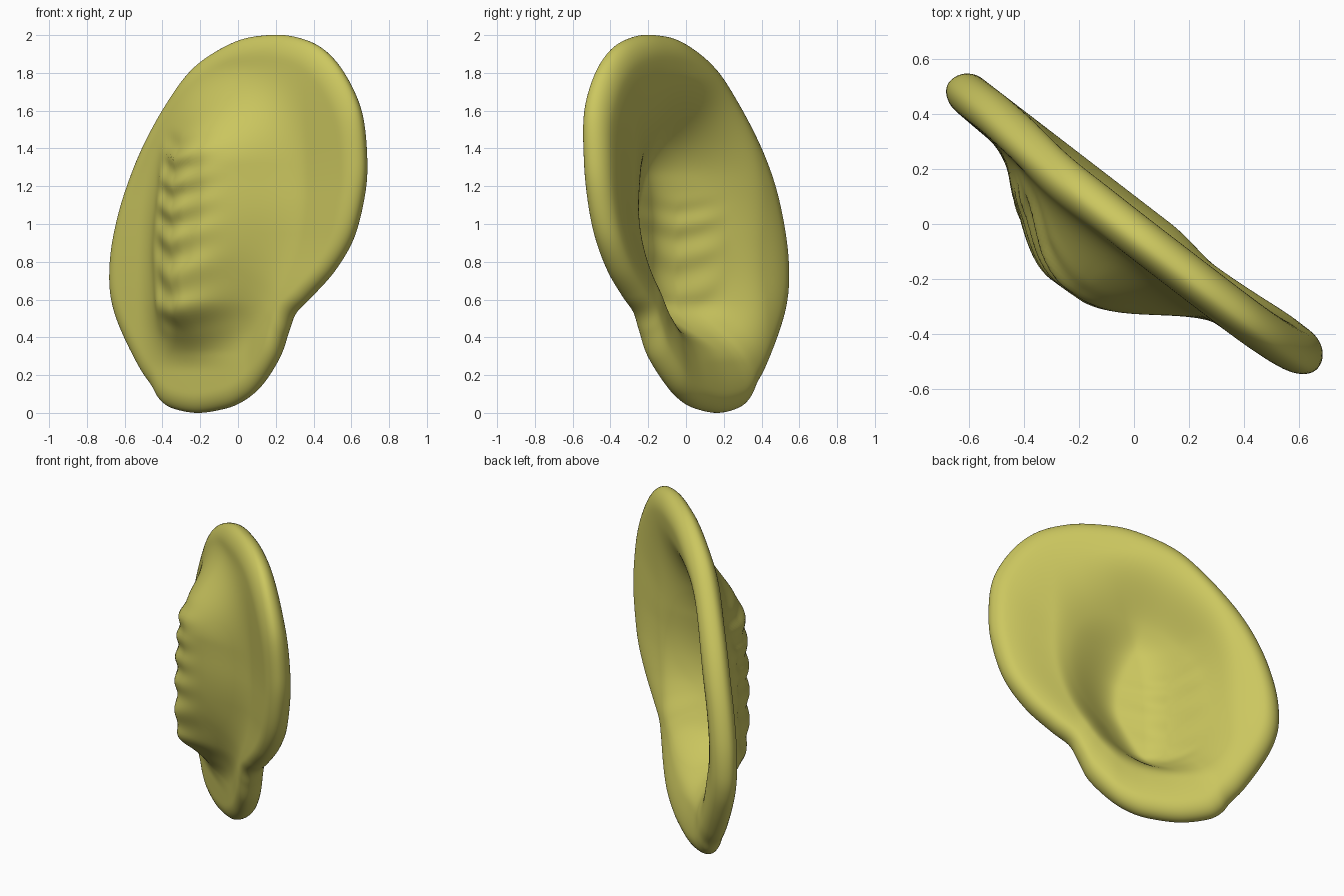
import bpy, bmesh, math
from mathutils import Vector

cube = bpy.data.objects.get("Cube")
if cube:
    bpy.data.objects.remove(cube, do_unlink=True)

# Local frame: the shell stands upright, turned about the vertical axis
ALONG = Vector((0.78, -0.625, 0))
BULGE = Vector((-0.625, -0.78, 0))
UP = Vector((0, 0, 1))
MIDDLE = Vector((-0.04, 0.95))
RIM_START = 0.89
STEPS = 8

# Outer edge, as x and z
OUTLINE = [(0.18, 2), (0.32, 1.99), (0.455, 1.93), (0.565, 1.8), (0.645, 1.6),
           (0.662, 1.35), (0.645, 1.15), (0.59, 0.93), (0.495, 0.75), (0.38, 0.61),
           (0.297, 0.52), (0.257, 0.42), (0.205, 0.28), (0.1, 0.13), (0, 0.05),
           (-0.1, 0.015), (-0.22, 0), (-0.34, 0.025), (-0.4, 0.07), (-0.44, 0.14),
           (-0.5, 0.23), (-0.585, 0.4), (-0.64, 0.55), (-0.66, 0.7), (-0.645, 0.9),
           (-0.585, 1.15), (-0.485, 1.4), (-0.34, 1.65), (-0.19, 1.84), (0.01, 1.965)]


def smooth(a, b, value):
    t = min(1, max(0, (value - a) / (b - a)))
    return t * t * (3 - 2 * t)


def closed_curve(points):
    """Smooth closed curve through the points."""
    pts = [Vector(p) for p in points]
    count = len(pts)
    curve = []
    for i in range(count):
        a, b, c, d = (pts[(i + k) % count] for k in (-1, 0, 1, 2))
        for s in range(STEPS):
            t = s / STEPS
            curve.append(0.5 * (2 * b + (c - a) * t
                                + (2 * a - 5 * b + 4 * c - d) * t ** 2
                                + (3 * b - a - 3 * c + d) * t ** 3))
    return curve


def pouch_edges(z):
    """Left and right limits of the deep pouch at a height."""
    rise = z - 1.2
    left = -0.62 + 0.2 * (rise + math.sqrt(rise * rise + 0.04))
    right = 0.43 * (1 - (max(0, 1.2 - z) / 0.88) ** 2)
    return left, max(right, 0)


def wrinkles(u, z, top):
    """Folds crossing the pouch, fading out towards the top."""
    height = smooth(0.38, 0.55, z) * (1 - smooth(top - 0.2, top, z))
    across = smooth(-0.45, -0.3, u) * (1 - smooth(-0.2, 0.2, u))
    wave = math.sin(math.tau * (z / 0.165 - 1.6 * abs(u + 0.2)) + 1.5 * math.sin(5 * z))
    return 0.01 * wave * height * across


def side_fold(u, z):
    """Upright fold along the steep side of the pouch."""
    height = smooth(0.38, 0.55, z) * (1 - smooth(1.25, 1.5, z))
    return 0.014 * height * math.exp(-((u + 0.4 + 0.02 * math.sin(9 * z)) / 0.05) ** 2)


def outer_depth(u, z, f):
    left, right = pouch_edges(z)
    pouch = smooth(left, left + 0.5, u) * (1 - smooth(right - 0.42, right + 0.1, u))
    pouch *= smooth(0.22, 0.6, z) * (1 - smooth(1.32, 1.85, z))
    swell = 0.025 * (1 - f * f)
    return 0.065 + swell + 0.245 * pouch + wrinkles(u, z, 1.55) + side_fold(u, z)


def inner_depth(u, z, f):
    left, right = pouch_edges(z)
    slope = 0.28 + 0.25 * smooth(0.8, 1.6, z)
    pouch = smooth(left, left + 0.55, u) * (1 - smooth(right - slope, right + 0.04, u))
    pouch *= smooth(0.27, 0.6, z) * (1 - smooth(1.25, 1.8, z))
    dish = 0.075 * (1 - smooth(0.48, 0.9, f))
    return -0.083 + dish + 0.275 * pouch + 0.6 * wrinkles(u, z, 1.2)


def lean(u, z):
    """Gentle warp of the whole rim: top and notch bend to the bulging side."""
    notch = smooth(0.1, 0.35, u) * (1 - smooth(0.5, 0.95, z))
    return -0.02 * u + 0.035 * smooth(1.15, 1.9, z) + 0.025 * notch


def place(point, f, depth):
    """Point on one side of the shell, thinning to a round edge."""
    u, z = point.x / 0.78, point.y
    n = depth(u, z, f)
    if f > RIM_START:
        n *= math.sqrt(max(0, 1 - ((f - RIM_START) / (1 - RIM_START)) ** 2))
    return ALONG * u + BULGE * (n + lean(u, z)) + UP * z


# Rings from the middle out, packed closer around the rounded rim
edge = closed_curve(OUTLINE)
fractions = [RIM_START * i / 48 for i in range(1, 49)]
fractions += [RIM_START + (1 - RIM_START) * math.sin(math.pi / 2 * i / 10)
              for i in range(1, 10)]

bm = bmesh.new()
rim = [bm.verts.new(place(p, 1, outer_depth)) for p in edge]
for depth in (outer_depth, inner_depth):
    hub = bm.verts.new(place(MIDDLE, 0, depth))
    rings = [[bm.verts.new(place(MIDDLE.lerp(p, f), f, depth)) for p in edge]
             for f in fractions] + [rim]
    for i in range(len(edge)):
        j = (i + 1) % len(edge)
        bm.faces.new((hub, rings[0][i], rings[0][j]))
        for low, high in zip(rings, rings[1:]):
            bm.faces.new((low[i], high[i], high[j], low[j]))
bmesh.ops.recalc_face_normals(bm, faces=bm.faces[:])
for face in bm.faces:
    face.smooth = True

mesh = bpy.data.meshes.new("wrinkled_shell")
bm.to_mesh(mesh)
bm.free()
shell = bpy.data.objects.new("wrinkled_shell", mesh)
bpy.context.collection.objects.link(shell)

# Single olive yellow colour
colour = (0.6, 0.57, 0.115, 1)
mat = bpy.data.materials.new("olive_yellow")
mat.use_nodes = True
mat.diffuse_color = colour
shader = next(n for n in mat.node_tree.nodes if n.type == "BSDF_PRINCIPLED")
shader.inputs["Base Color"].default_value = colour
shader.inputs["Roughness"].default_value = 0.6
mesh.materials.append(mat)
